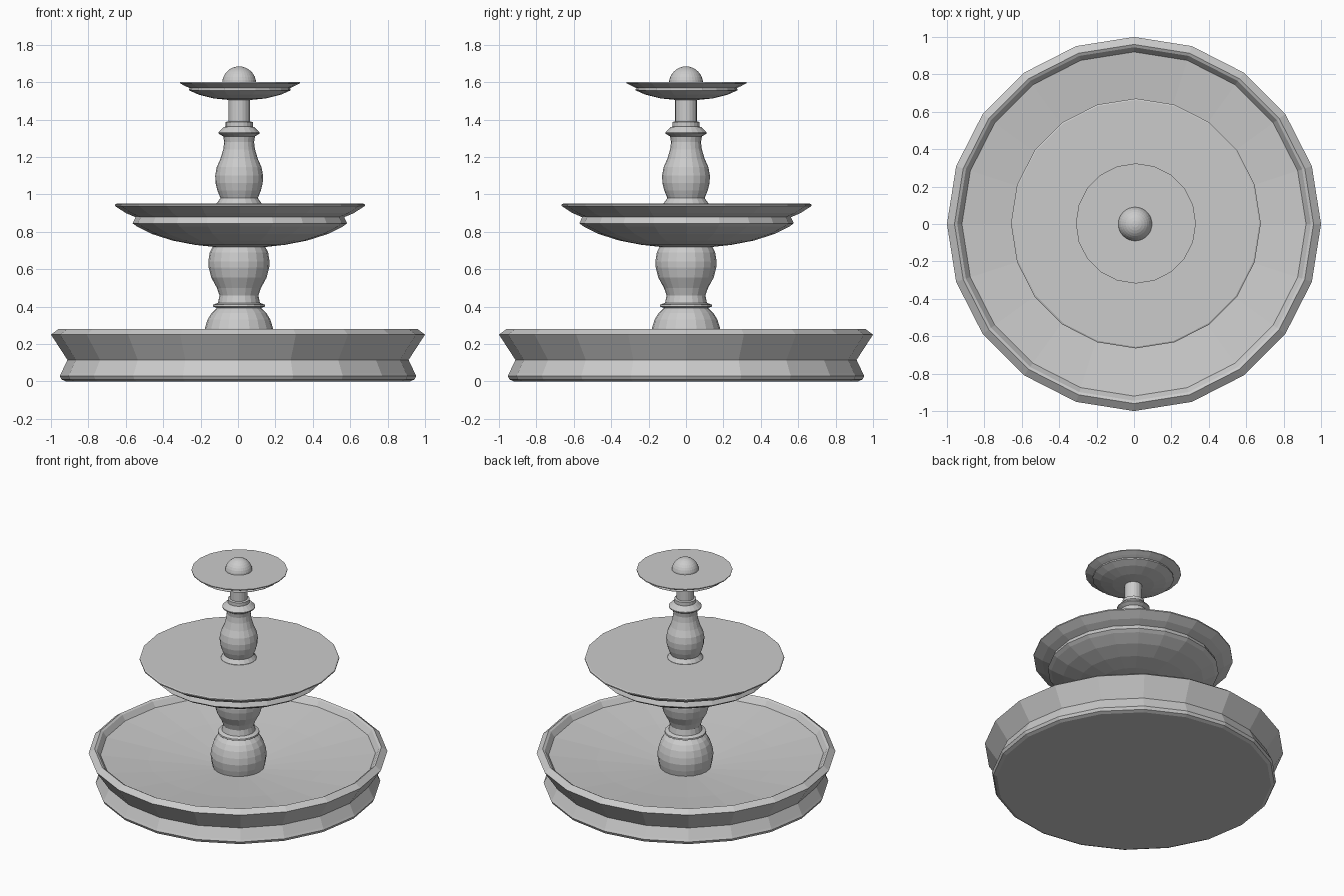
import bpy, bmesh
from math import cos, sin, pi

SIDES = 20


def lathe(name, profile, offset=(0.0, 0.0)):
    """Revolve (radius, z) points around z; a radius of 0 makes a pole."""
    bm = bmesh.new()
    rings = []
    for r, z in profile:
        n = SIDES if r > 0 else 1
        rings.append([bm.verts.new((r * cos(2 * pi * i / SIDES),
                                    r * sin(2 * pi * i / SIDES), z)) for i in range(n)])
    for a, b in zip(rings, rings[1:]):
        for i in range(SIDES):
            j = (i + 1) % SIDES
            if len(a) == 1:
                bm.faces.new((a[0], b[j], b[i]))
            elif len(b) == 1:
                bm.faces.new((a[i], a[j], b[0]))
            else:
                bm.faces.new((a[i], a[j], b[j], b[i]))
    # flat caps on open ends
    if len(rings[0]) > 1:
        bm.faces.new(rings[0][::-1])
    if len(rings[-1]) > 1:
        bm.faces.new(rings[-1])
    bmesh.ops.recalc_face_normals(bm, faces=bm.faces)
    mesh = bpy.data.meshes.new(name)
    bm.to_mesh(mesh)
    bm.free()
    obj = bpy.data.objects.new(name, mesh)
    obj.location = (offset[0], offset[1], 0)
    bpy.context.collection.objects.link(obj)
    return obj


# Large ground basin with bevelled rim and shallow sloping floor
lathe("basin", [(0.92, 0), (0.943, 0.01), (0.953, 0.03), (0.945, 0.045), (0.912, 0.115),
                (1.0, 0.25), (0.96, 0.28), (0.945, 0.272), (0.92, 0.235),
                (0.6, 0.195), (0.17, 0.15), (0, 0.15)])

# Lower baluster: ball, ring, neck and vase
lathe("lower_column", [(0.168, 0.13), (0.182, 0.19), (0.188, 0.24), (0.182, 0.285),
                       (0.168, 0.33), (0.147, 0.365), (0.118, 0.393), (0.14, 0.4),
                       (0.138, 0.41), (0.112, 0.42), (0.104, 0.46), (0.118, 0.5),
                       (0.148, 0.555), (0.162, 0.61), (0.164, 0.64), (0.156, 0.69),
                       (0.13, 0.74)], (0.005, 0))

# Middle bowl, filled level with the rim
lathe("middle_bowl", [(0.13, 0.718), (0.24, 0.73), (0.36, 0.753), (0.47, 0.788),
                      (0.55, 0.828), (0.573, 0.845), (0.57, 0.852), (0.558, 0.878),
                      (0.61, 0.9), (0.668, 0.938), (0.668, 0.946), (0.66, 0.95)],
      (0.01, 0.003))

# Upper baluster: flared foot, vase, collar and shaft
lathe("upper_column", [(0.12, 0.94), (0.12, 0.952), (0.1, 0.98), (0.116, 1.02),
                       (0.126, 1.06), (0.128, 1.1), (0.12, 1.145), (0.1, 1.19),
                       (0.085, 1.24), (0.08, 1.28), (0.085, 1.31), (0.11, 1.325),
                       (0.11, 1.332), (0.082, 1.36), (0.073, 1.362), (0.073, 1.387),
                       (0.058, 1.39), (0.058, 1.52)], (0.006, 0))

# Small top bowl
lathe("top_bowl", [(0.06, 1.505), (0.14, 1.513), (0.22, 1.533), (0.272, 1.556),
                   (0.272, 1.562), (0.268, 1.568), (0.29, 1.578), (0.321, 1.594),
                   (0.321, 1.6)], (0.01, 0.003))

# Ball finial
bpy.ops.mesh.primitive_uv_sphere_add(segments=32, ring_count=16, radius=0.091,
                                     location=(0.006, 0, 1.593))
bpy.context.object.name = "finial_ball"
